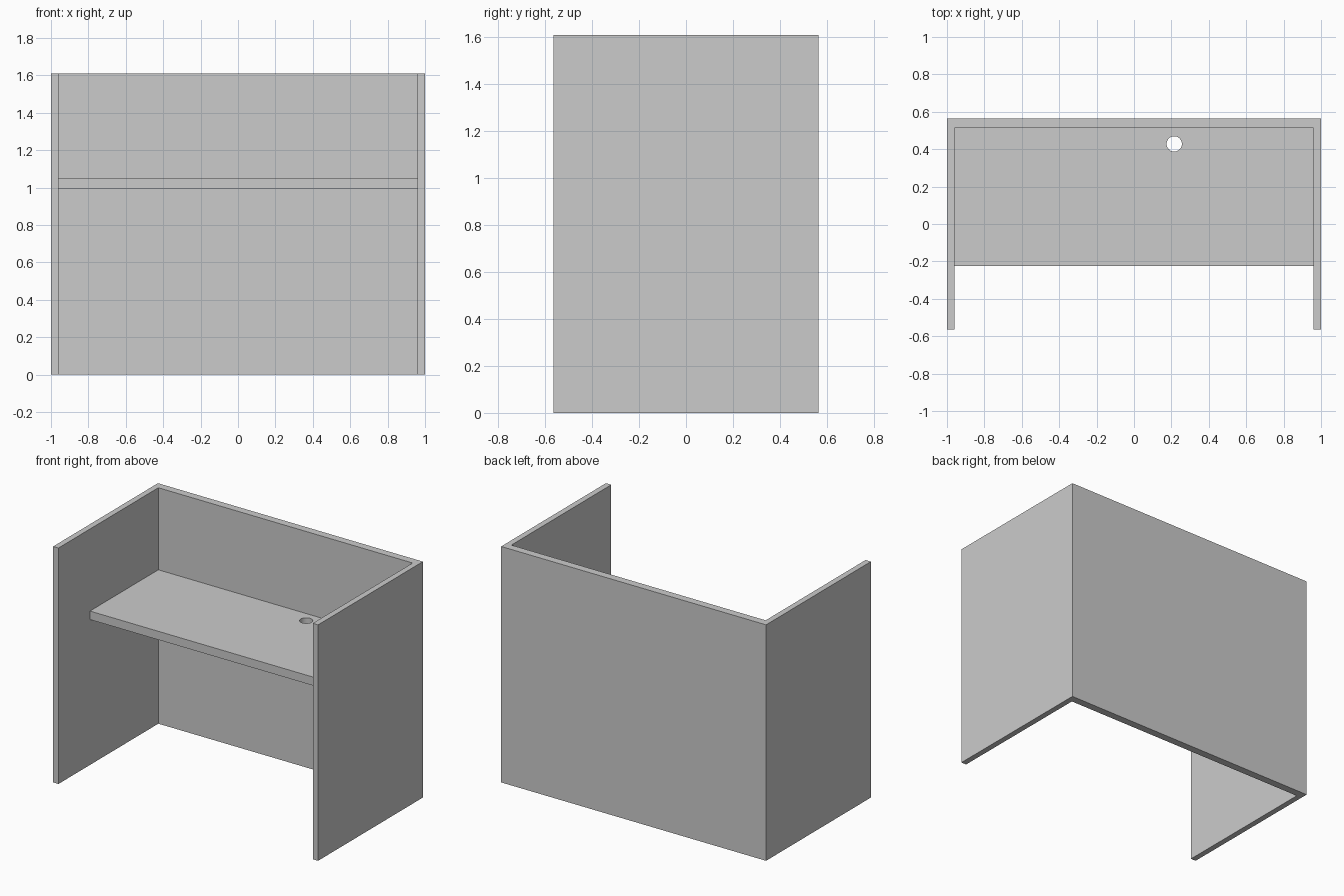
import bpy, bmesh

if "Cube" in bpy.data.objects:
    bpy.data.objects.remove(bpy.data.objects["Cube"])

grey = bpy.data.materials.new("light grey laminate")
grey.diffuse_color = (0.6, 0.6, 0.6, 1)
grey.use_nodes = True
grey.node_tree.nodes["Principled BSDF"].inputs["Base Color"].default_value = grey.diffuse_color


def extrude_profile(name, points, z0, z1):
    """Solid from a plan outline, raised from z0 to z1."""
    bm = bmesh.new()
    face = bm.faces.new([bm.verts.new((x, y, z0)) for x, y in points])
    res = bmesh.ops.extrude_face_region(bm, geom=[face], use_keep_orig=True)
    top = [v for v in res["geom"] if isinstance(v, bmesh.types.BMVert)]
    bmesh.ops.translate(bm, verts=top, vec=(0, 0, z1 - z0))
    bmesh.ops.recalc_face_normals(bm, faces=bm.faces)
    mesh = bpy.data.meshes.new(name)
    bm.to_mesh(mesh)
    bm.free()
    mesh.materials.append(grey)
    obj = bpy.data.objects.new(name, mesh)
    bpy.context.collection.objects.link(obj)
    return obj


W, D, H = 1.0, 0.565, 1.61      # half width, half depth, height
IN_X, IN_Y = 0.96, 0.512        # inner faces of side and back panels

# U-shaped privacy panels: two sides and the back
extrude_profile("privacy_panels", [
    (-W, -D), (-IN_X, -D), (-IN_X, IN_Y), (IN_X, IN_Y),
    (IN_X, -D), (W, -D), (W, D), (-W, D)], 0, H)

# Desk top spanning between the panels
desk = extrude_profile("desk_top", [
    (-IN_X, -0.225), (IN_X, -0.225), (IN_X, IN_Y), (-IN_X, IN_Y)], 0.992, 1.05)

# Round cable hole through the desk top
bpy.ops.mesh.primitive_cylinder_add(vertices=32, radius=0.041, depth=0.3,
                                    location=(0.215, 0.428, 1.02))
cutter = bpy.context.object
cutter.name = "cable_hole_cutter"
cutter.data.materials.append(grey)
cutter.hide_render = True
cutter.display_type = 'WIRE'
cut = desk.modifiers.new("cable_hole", 'BOOLEAN')
cut.operation = 'DIFFERENCE'
cut.solver = 'EXACT'
cut.object = cutter

# Smooth the hole wall, keep panel edges sharp
bpy.ops.object.select_all(action='DESELECT')
desk.select_set(True)
bpy.context.view_layer.objects.active = desk
bpy.ops.object.modifier_apply(modifier=cut.name)
bpy.ops.object.shade_smooth_by_angle()
bpy.data.objects.remove(cutter)
